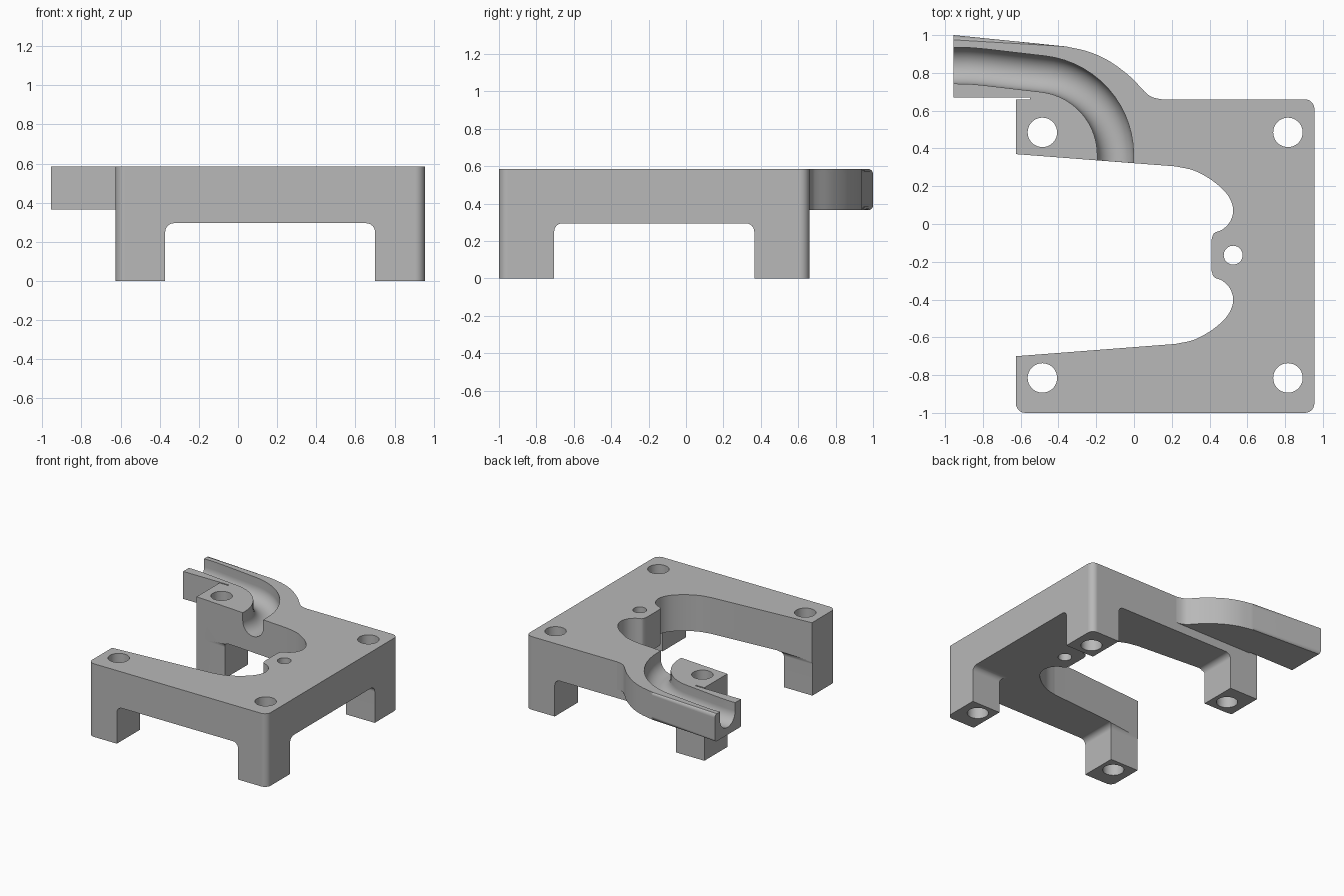
import bpy, bmesh, math
from mathutils import Vector

TOP = 0.585
MID_Y = -0.165

cube = bpy.data.objects.get("Cube")
if cube:
    bpy.data.objects.remove(cube, do_unlink=True)

grey = bpy.data.materials.new("plain_grey")
grey.use_nodes = True
colour = (0.48, 0.48, 0.48, 1)
grey.diffuse_color = colour
grey.node_tree.nodes["Principled BSDF"].inputs["Base Color"].default_value = colour


def make_object(name, bm):
    bmesh.ops.recalc_face_normals(bm, faces=bm.faces)
    mesh = bpy.data.meshes.new(name)
    bm.to_mesh(mesh)
    bm.free()
    mesh.materials.append(grey)
    obj = bpy.data.objects.new(name, mesh)
    bpy.context.collection.objects.link(obj)
    return obj


def rounded(corners, steps=6):
    """Outline from (x, y, radius) corners, rounding right angles."""
    out = []
    for i, (x, y, r) in enumerate(corners):
        p = Vector((x, y))
        if not r:
            out.append(p)
            continue
        a = (Vector(corners[i - 1][:2]) - p).normalized() * r
        b = (Vector(corners[(i + 1) % len(corners)][:2]) - p).normalized() * r
        for k in range(steps + 1):
            t = k / steps * math.pi / 2
            out.append(p + a * (1 - math.sin(t)) + b * (1 - math.cos(t)))
    return out


def smooth(points, steps=5):
    """Curve through all the points."""
    p = [Vector(q) for q in points]
    p = [2 * p[0] - p[1]] + p + [2 * p[-1] - p[-2]]
    out = []
    for a, b, c, d in zip(p, p[1:], p[2:], p[3:]):
        for k in range(steps):
            t = k / steps
            out.append(0.5 * (2 * b + (c - a) * t + (2 * a - 5 * b + 4 * c - d) * t * t
                              + (3 * b - a - 3 * c + d) * t ** 3))
    return out + [p[-2]]


def loft(rings):
    """Closed solid through matching rings of points."""
    bm = bmesh.new()
    loops = [[bm.verts.new(q) for q in ring] for ring in rings]
    for a, b in zip(loops, loops[1:]):
        for i in range(len(a)):
            bm.faces.new((a[i - 1], a[i], b[i], b[i - 1]))
    bm.faces.new(loops[0])
    bm.faces.new(loops[-1])
    return bm


def prism(outline, lo, hi, place=lambda u, v, w: (u, v, w)):
    return loft([[place(p[0], p[1], w) for p in outline] for w in (lo, hi)])


def combine(target, other, operation):
    mod = target.modifiers.new("join", 'BOOLEAN')
    mod.operation = operation
    mod.solver = 'EXACT'
    mod.object = other
    bpy.context.view_layer.update()
    graph = bpy.context.evaluated_depsgraph_get()
    mesh = bpy.data.meshes.new_from_object(target.evaluated_get(graph))
    target.modifiers.clear()
    target.data = mesh
    bpy.data.objects.remove(other, do_unlink=True)


# Body block with the waisted opening on its right side
half = smooth([(0.22, 0.305), (0.32, 0.282), (0.42, 0.226), (0.495, 0.155), (0.525, 0.08),
               (0.51, 0.015), (0.47, -0.028), (0.425, -0.048), (0.411, -0.08)])
half = [Vector((-0.625, 0.37))] + half
mirrored = [Vector((p.x, 2 * MID_Y - p.y)) for p in reversed(half)]
block = rounded([(-0.625, -1, 0.05), (0.955, -1, 0.05), (0.955, 0.66, 0.05), (-0.625, 0.66, 0)])
body = make_object("bracket_body", prism(block + half + mirrored, 0, TOP))


# Crossing tunnels underneath leave four legs
def tunnel(lo, hi):
    return rounded([(lo, -0.2, 0), (lo, 0.295, 0.045), (hi, 0.295, 0.045), (hi, -0.2, 0)])


combine(body, make_object("tunnel_y", prism(tunnel(-0.372, 0.7), -1.5, 1.5,
                                            lambda u, v, w: (u, w, v))), 'DIFFERENCE')
combine(body, make_object("tunnel_x", prism(tunnel(-0.705, 0.365), -1.5, 1.5,
                                            lambda u, v, w: (w, u, v))), 'DIFFERENCE')

# Side arm with a softened outer edge
outer = [Vector((-0.955, 1.0))] + smooth([
    (-0.36, 0.94), (-0.24, 0.912), (-0.13, 0.862), (-0.02, 0.78), (0.055, 0.702),
    (0.09, 0.675), (0.135, 0.662), (0.2, 0.655)])
inner = [(0.2, 0.6), (-0.55, 0.6), (-0.55, 0.67), (-0.955, 0.67)]
bm = prism(outer + [Vector(p) for p in inner], 0.365, TOP)
count = len(outer)
bm.verts.index_update()
total = count + len(inner)
rim = [e for e in bm.edges
       if all(v.index % total < count for v in e.verts)
       and e.verts[0].index // total == e.verts[1].index // total]
bmesh.ops.bevel(bm, geom=rim, offset=0.025, segments=4, profile=0.5, affect='EDGES')
combine(body, make_object("arm", bm), 'UNION')

# Curved cable channel, cut as a U section swept along a path
bend = [Vector((-0.53 + 0.432 * math.cos(math.radians(a)),
                0.365 + 0.432 * math.sin(math.radians(a)))) for a in range(0, 85, 6)]
path = [Vector((-0.098, 0.22))] + bend + [
    Vector(p) for p in ((-0.78, 0.829), (-0.83, 0.834), (-0.88, 0.838), (-1.1, 0.84))]
R = 0.096
section = [(R, 0.7)] + [(R * math.cos(k * math.pi / 16), 0.52 - R * math.sin(k * math.pi / 16))
                        for k in range(17)] + [(-R, 0.7)]
rings = []
for i, p in enumerate(path):
    d = (path[min(i + 1, len(path) - 1)] - path[max(i - 1, 0)]).normalized()
    rings.append([(p.x + d.y * s, p.y - d.x * s, z) for s, z in section])
combine(body, make_object("channel", loft(rings)), 'DIFFERENCE')

# Screw holes through the legs and the small tab
holes = [(x, y, 0.078) for x in (-0.485, 0.815) for y in (0.485, -0.815)]
for x, y, r in holes + [(0.525, MID_Y, 0.05)]:
    circle = [(x + r * math.cos(k * math.pi / 20), y + r * math.sin(k * math.pi / 20))
              for k in range(40)]
    combine(body, make_object("hole", prism(circle, -0.3, 1)), 'DIFFERENCE')

# Smooth curved walls, crisp edges
for o in bpy.context.selected_objects:
    o.select_set(False)
body.select_set(True)
bpy.context.view_layer.objects.active = body
bpy.ops.object.shade_smooth_by_angle(angle=math.radians(30))
body.modifiers.new("even_shading", 'WEIGHTED_NORMAL').keep_sharp = True
